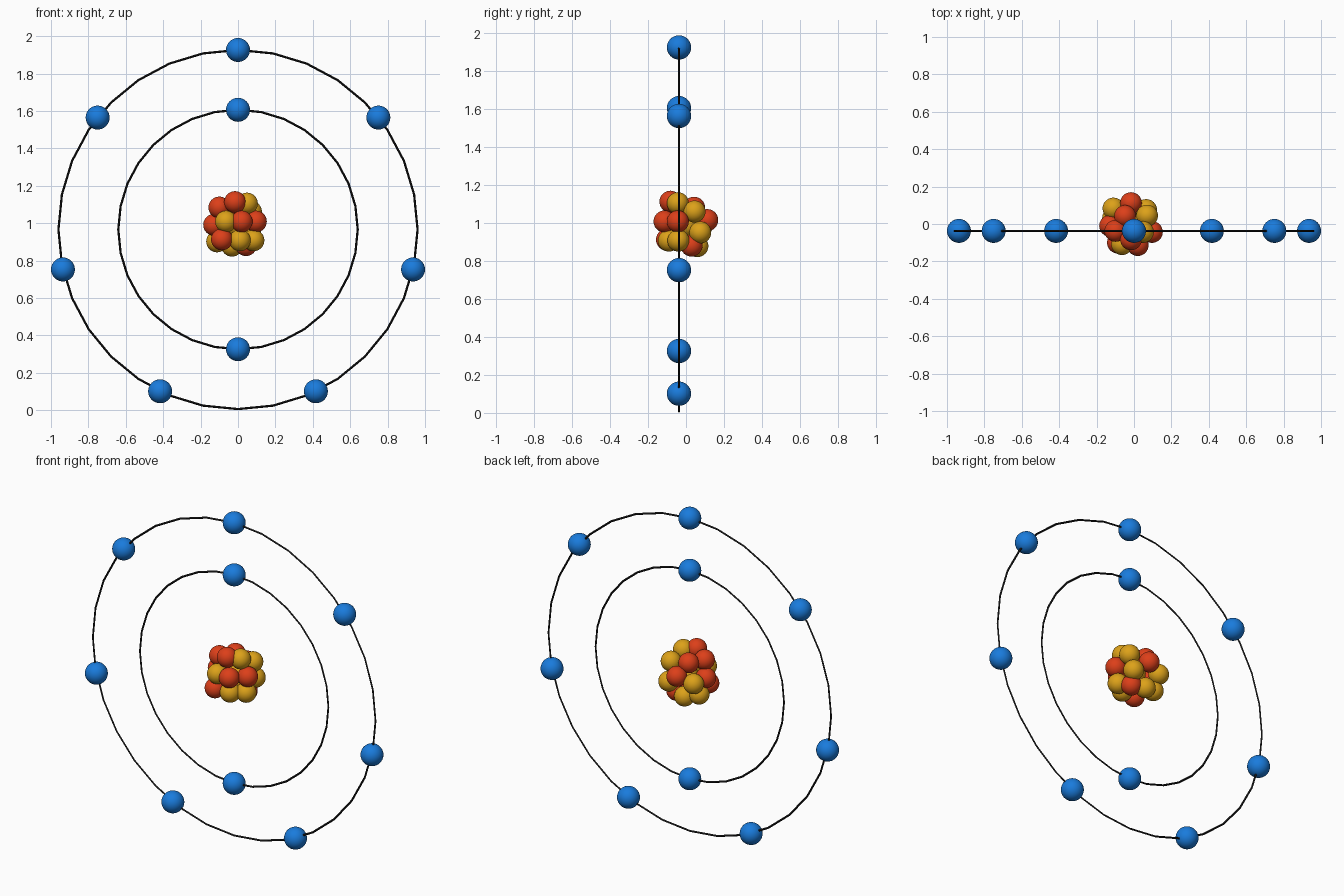
import bpy
from math import sin, cos, pi

if "Cube" in bpy.data.objects:
    bpy.data.objects.remove(bpy.data.objects["Cube"])

PLANE_Y, MID_Z = -0.037, 0.966      # plane of the orbits and centre height


def material(name, rgb):
    m = bpy.data.materials.new(name)
    m.diffuse_color = (*rgb, 1)
    m.use_nodes = True
    m.node_tree.nodes["Principled BSDF"].inputs["Base Color"].default_value = m.diffuse_color
    return m


BLUE = material("electron_blue", (0.01, 0.2, 0.72))
RED = material("proton_red", (0.72, 0.05, 0.01))
YELLOW = material("neutron_yellow", (0.72, 0.36, 0.01))
BLACK = material("orbit_black", (0.01, 0.01, 0.01))


def ball(name, x, y, z, radius, mat):
    bpy.ops.mesh.primitive_uv_sphere_add(segments=32, ring_count=16,
                                         radius=radius, location=(x, y, z))
    ob = bpy.context.object
    ob.name = name
    ob.data.materials.append(mat)
    bpy.ops.object.shade_smooth()


def shell(name, radius, count):
    # thin orbit wire with a four-sided section
    bpy.ops.mesh.primitive_torus_add(major_segments=32, minor_segments=4,
                                     major_radius=radius, minor_radius=0.006,
                                     location=(0, PLANE_Y, MID_Z),
                                     rotation=(pi / 2, 0, 0))
    ob = bpy.context.object
    ob.name = name + "_orbit"
    ob.data.materials.append(BLACK)
    # electrons evenly spaced, the first at the top
    for i in range(count):
        a = 2 * pi * i / count
        ball(f"{name}_electron_{i + 1}", radius * sin(a), PLANE_Y,
             MID_Z + radius * cos(a), 0.064, BLUE)


shell("inner", 0.64, 2)
shell("outer", 0.96, 7)

# Nucleus: packed protons and neutrons, heights relative to the centre
protons = [(-.016, -.082, .147), (-.10, -.037, .118), (-.048, .043, .115),
           (-.016, .112, .05), (-.128, -.01, .025), (-.086, -.10, -.053),
           (.02, -.113, .043), (.096, -.043, .043), (.043, .029, -.084)]
neutrons = [(.048, -.043, .139), (-.064, -.108, .043), (-.112, .033, -.064),
            (.083, -.04, -.058), (-.032, .06, -.087), (.01, -.09, -.058),
            (.07, .045, .095), (.065, .075, -.015), (-.11, .083, .018),
            (-.01, 0, .02)]
for kind, spots, mat in (("proton", protons, RED), ("neutron", neutrons, YELLOW)):
    for i, (x, y, z) in enumerate(spots):
        ball(f"{kind}_{i + 1}", x, y, MID_Z + z, 0.058, mat)
